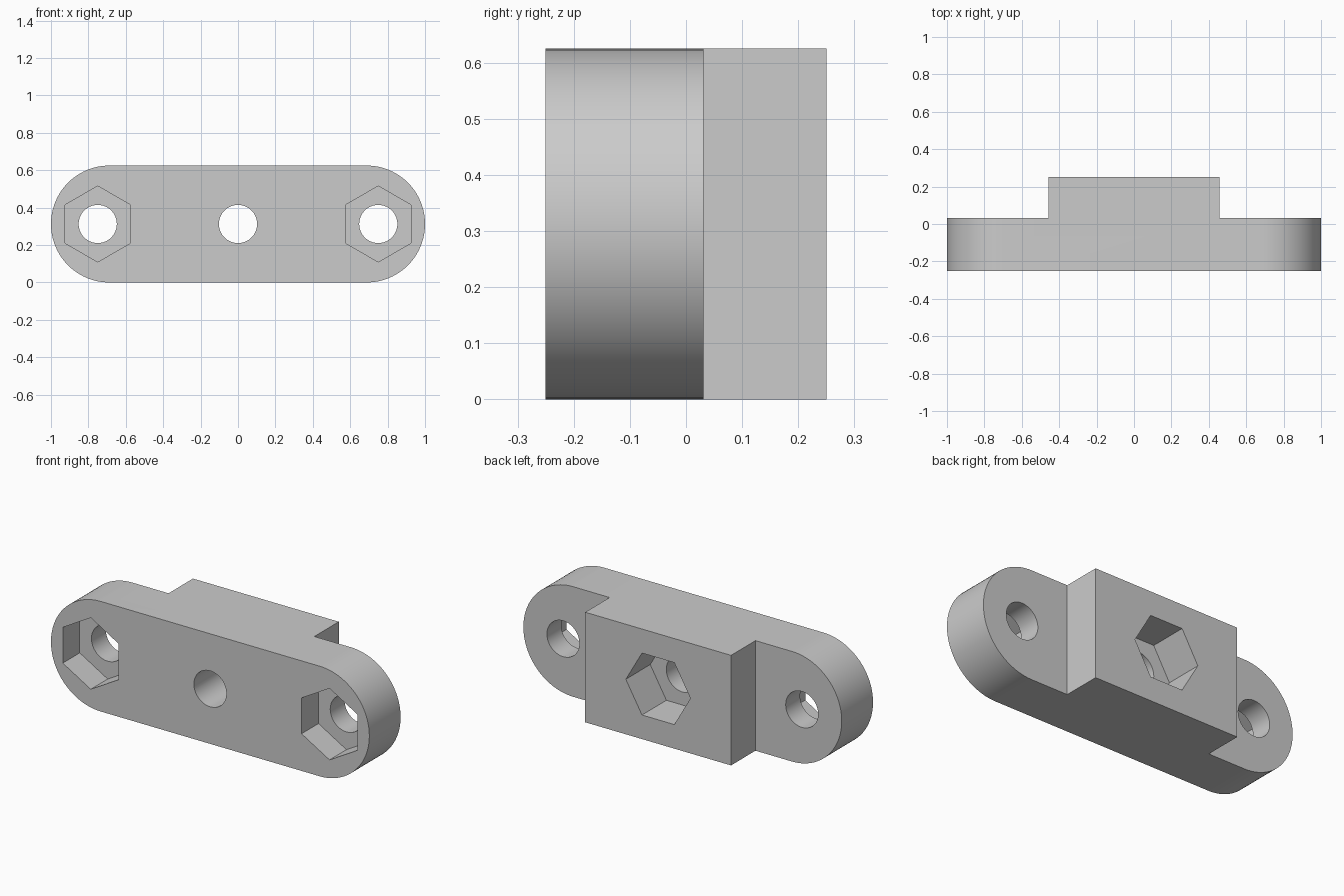
import bpy
import bmesh
from math import cos, sin, pi, radians

if "Cube" in bpy.data.objects:
    bpy.data.objects.remove(bpy.data.objects["Cube"], do_unlink=True)

HEIGHT = 0.625
MID = HEIGHT / 2
FRONT, STEP, BACK = -0.25, 0.031, 0.25
BOSS_HALF = 0.458
BOLT_X = 0.75
HOLE_R = 0.102
NUT_R = 0.203
OVER = 0.1  # cutter overshoot

grey = bpy.data.materials.new("plain grey")
grey.use_nodes = True
colour = (0.6, 0.6, 0.6, 1)
grey.diffuse_color = colour
grey.node_tree.nodes["Principled BSDF"].inputs["Base Color"].default_value = colour


def prism(name, outline, y0, y1):
    """Extrude an outline of (x, z) points from y0 to y1."""
    bm = bmesh.new()
    face = bm.faces.new([bm.verts.new((x, y0, z)) for x, z in outline])
    moved = bmesh.ops.extrude_face_region(bm, geom=[face])["geom"]
    verts = [v for v in moved if isinstance(v, bmesh.types.BMVert)]
    bmesh.ops.translate(bm, verts=verts, vec=(0, y1 - y0, 0))
    bmesh.ops.recalc_face_normals(bm, faces=bm.faces)
    mesh = bpy.data.meshes.new(name)
    bm.to_mesh(mesh)
    bm.free()
    mesh.materials.append(grey)
    obj = bpy.data.objects.new(name, mesh)
    bpy.context.collection.objects.link(obj)
    return obj


def ring(x, radius, sides, start=0.0):
    return [(x + radius * cos(start + 2 * pi * i / sides),
             MID + radius * sin(start + 2 * pi * i / sides)) for i in range(sides)]


def arc(x, start, steps=48):
    return [(x + MID * cos(start + pi * i / steps),
             MID + MID * sin(start + pi * i / steps)) for i in range(steps + 1)]


# Round-ended body, full depth before cutting
end = 1 - MID
body = prism("mounting_bracket", arc(end, -pi / 2) + arc(-end, pi / 2), FRONT, BACK)

cutters = []

# Shoulders either side of the rear block
for side in (-1, 1):
    inner, outer = side * BOSS_HALF, side * (1 + OVER)
    box = [(inner, -OVER), (outer, -OVER), (outer, HEIGHT + OVER), (inner, HEIGHT + OVER)]
    cutters.append(prism("shoulder_cutter", box, STEP, BACK + OVER))

# Bolt holes through the whole depth
for x in (-BOLT_X, 0, BOLT_X):
    cutters.append(prism("bolt_hole_cutter", ring(x, HOLE_R, 64), FRONT - OVER, BACK + OVER))

# Nut pockets: two upright ones in front, one turned on its side behind
for x in (-BOLT_X, BOLT_X):
    cutters.append(prism("front_nut_cutter", ring(x, NUT_R, 6, pi / 2), FRONT - OVER, FRONT + 0.152))
cutters.append(prism("rear_nut_cutter", ring(0, NUT_R, 6), STEP, BACK + OVER))

bpy.ops.object.select_all(action="DESELECT")
body.select_set(True)
bpy.context.view_layer.objects.active = body

for cutter in cutters:
    mod = body.modifiers.new(cutter.name, "BOOLEAN")
    mod.operation = "DIFFERENCE"
    mod.solver = "EXACT"
    mod.object = cutter
    bpy.ops.object.modifier_apply(modifier=mod.name)
    bpy.data.objects.remove(cutter, do_unlink=True)

bpy.ops.object.shade_smooth_by_angle(angle=radians(30))
